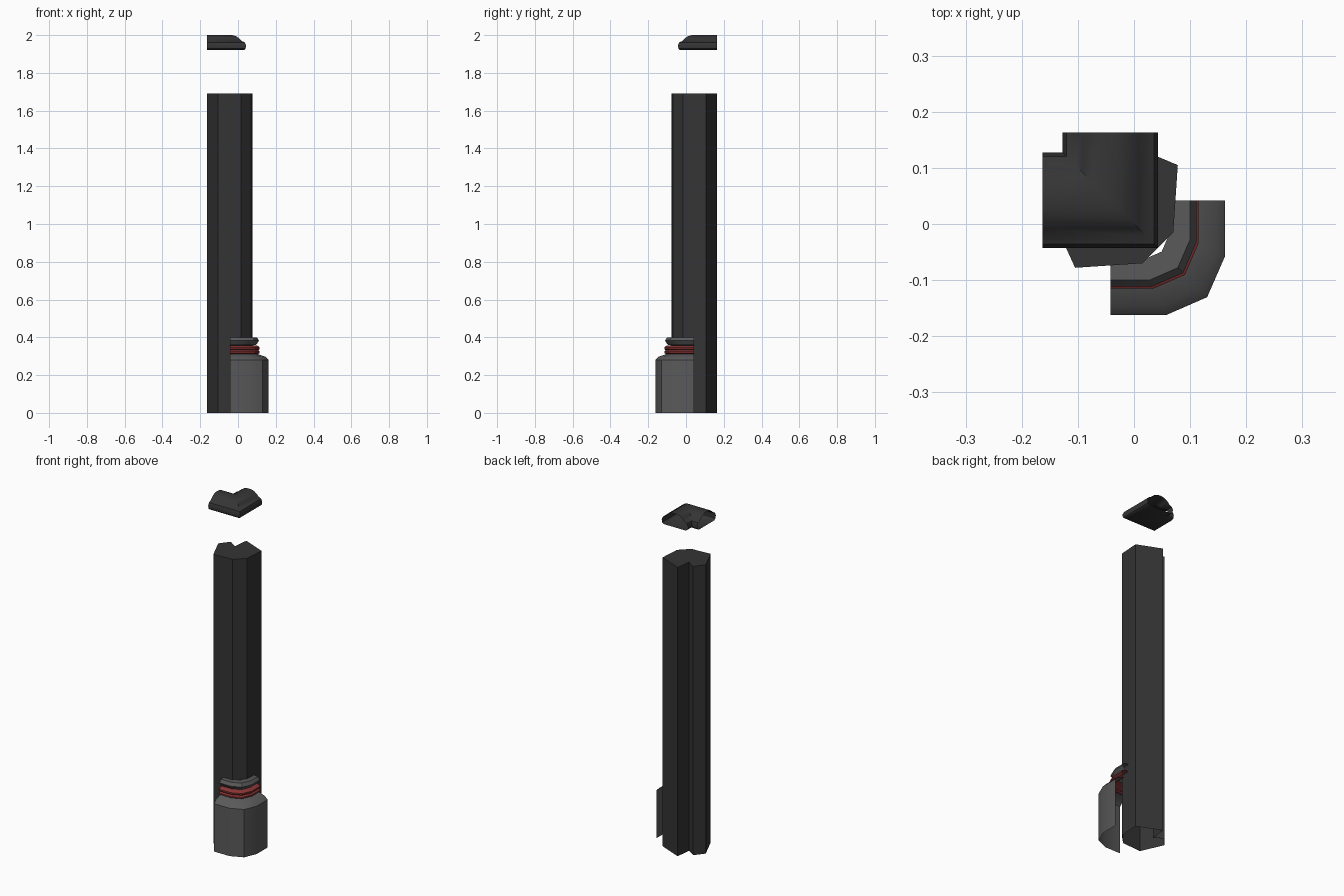
import bpy, bmesh, math

cube = bpy.data.objects.get("Cube")
if cube:
    bpy.data.objects.remove(cube, do_unlink=True)


def material(name, rgb):
    m = bpy.data.materials.new(name)
    m.use_nodes = True
    m.diffuse_color = (*rgb, 1)
    m.node_tree.nodes["Principled BSDF"].inputs["Base Color"].default_value = (*rgb, 1)
    return m


charcoal = material("charcoal", (0.035, 0.035, 0.035))
grey = material("mid grey", (0.1, 0.1, 0.1))
red = material("dull red", (0.25, 0.035, 0.035))


def finish(bm, name, mat, angle):
    mesh = bpy.data.meshes.new(name)
    bm.to_mesh(mesh)
    bm.free()
    mesh.materials.append(mat)
    ob = bpy.data.objects.new(name, mesh)
    bpy.context.collection.objects.link(ob)
    bpy.ops.object.select_all(action="DESELECT")
    ob.select_set(True)
    bpy.context.view_layer.objects.active = ob
    bpy.ops.object.shade_smooth_by_angle(angle=math.radians(angle))
    return ob


def skin(name, rings, mat, closed=False, angle=35):
    """Bridge equal-length rows of points into an open-ended surface."""
    bm = bmesh.new()
    rows = [[bm.verts.new(p) for p in ring] for ring in rings]
    for a, b in zip(rows, rows[1:]):
        n = len(a)
        for i in range(n if closed else n - 1):
            j = (i + 1) % n
            bm.faces.new((a[i], a[j], b[j], b[i]))
    return finish(bm, name, mat, angle)


# Pillar: faceted outline with a notch at the back, chamfered top, open foot
outline = [(-0.105, -0.078), (0.015, -0.07), (0.07, -0.015), (0.078, 0.105),
           (-0.06, 0.163), (-0.07, 0.072), (-0.12, 0.105), (-0.163, 0.05)]
bm = bmesh.new()
foot = [bm.verts.new((x, y, 0)) for x, y in outline]
head = [bm.verts.new((x, y, 1.67)) for x, y in outline]
for i in range(len(outline)):
    j = (i + 1) % len(outline)
    bm.faces.new((foot[i], foot[j], head[j], head[i]))
top = bm.faces.new(head)
bmesh.ops.inset_region(bm, faces=[top], thickness=0.012)
for v in top.verts:
    v.co.z = 1.69
finish(bm, "pillar", charcoal, 30)

# Corner trim: profiles of (radius, height) swept round a quarter turn
CENTRE = 0.042
ARC = [(0, -1), (0.49, -1), (0.845, -0.845), (1, -0.49), (1, 0)]


def trim(name, profile, mat):
    rings = [[(r * u - CENTRE, r * v + CENTRE, z) for u, v in ARC]
             for r, z in profile]
    return skin(name, rings, mat)


trim("base_trim", [(0.204, 0), (0.204, 0.28), (0.188, 0.297), (0.145, 0.312)], grey)
trim("red_band", [(0.145, 0.31), (0.157, 0.317), (0.157, 0.325), (0.15, 0.332),
                  (0.157, 0.339), (0.157, 0.347), (0.145, 0.356), (0.12, 0.357)], red)
trim("upper_ring", [(0.115, 0.357), (0.138, 0.36), (0.153, 0.382),
                    (0.142, 0.4), (0.108, 0.4)], grey)

# Floating cap: moulded profile running along two arms that meet in a mitre
half = [(-0.03, 1.92), (-0.04, 1.928), (-0.043, 1.945), (-0.036, 1.962),
        (-0.021, 1.968), (-0.008, 1.982), (0.01, 1.994), (0.026, 1.999)]
profile = half + [(CENTRE, 2.0)] + [(2 * CENTRE - s, z) for s, z in reversed(half)]
END = 0.163
skin("corner_cap", [[(-END, s, z) for s, z in reversed(profile)],
                    [(-s, s, z) for s, z in reversed(profile)],
                    [(-s, END, z) for s, z in reversed(profile)]],
     charcoal, closed=True, angle=40)
